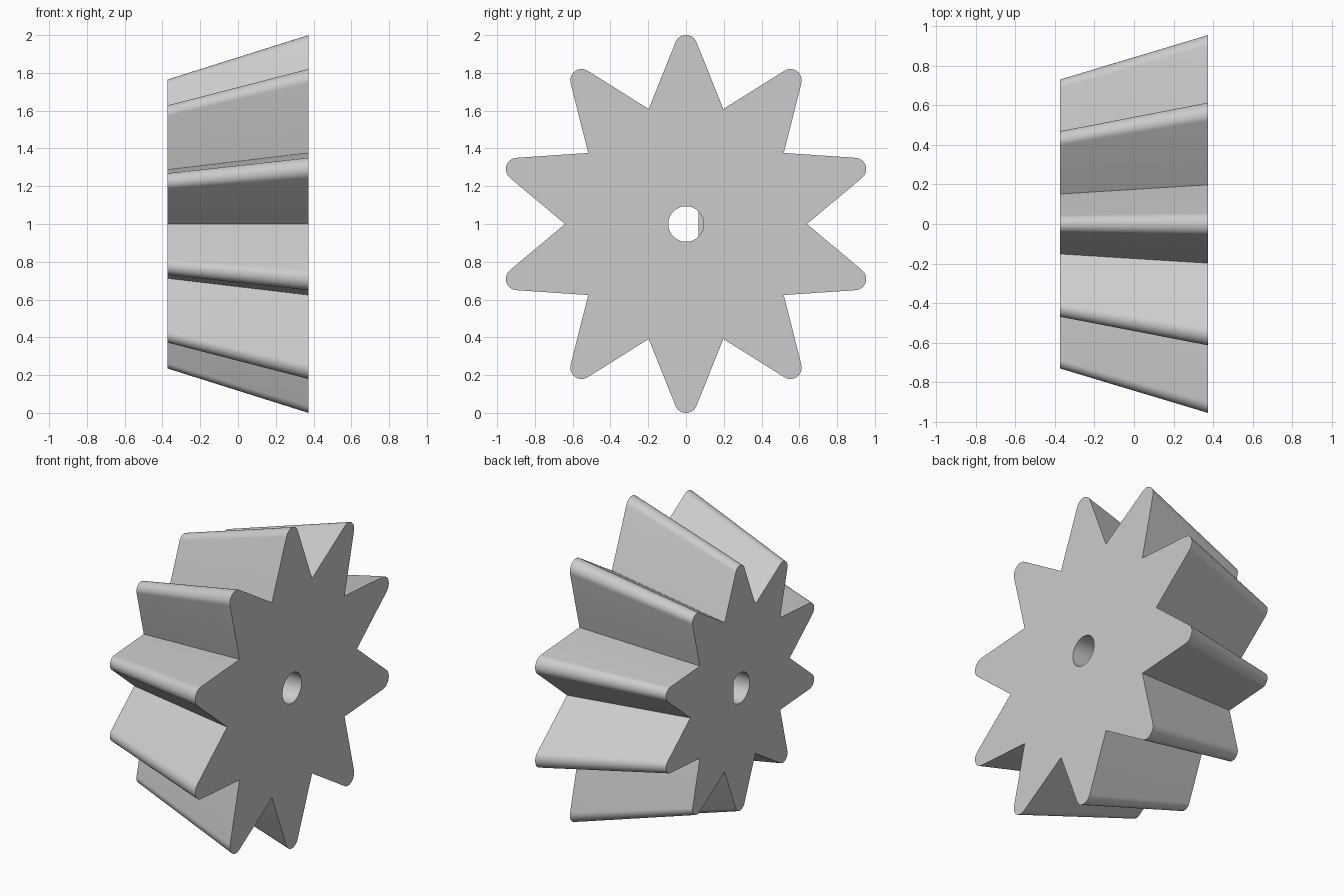
import bpy
import bmesh
from math import sin, cos, pi, acos, asin, atan2, hypot, radians

if "Cube" in bpy.data.objects:
    bpy.data.objects.remove(bpy.data.objects["Cube"])

TEETH = 10
HALF_WIDTH = 0.373
SMALL_END = 0.765        # scale of the narrow face
VALLEY_R = 0.64
TIP_R = 0.06
BORE_R = 0.094
FLAT_Y = 0.065           # flat of the D-shaped bore
AXIS_Z = 1.0

grey = bpy.data.materials.new("light grey")
grey.use_nodes = True
colour = (0.6, 0.6, 0.6, 1)
grey.diffuse_color = colour
grey.node_tree.nodes["Principled BSDF"].inputs["Base Color"].default_value = colour


def prism(name, profile, x0, x1, scale0=1.0):
    """Loft a (y, z) profile along x, scaled at its first end."""
    bm = bmesh.new()
    rings = [[bm.verts.new((x, y * s, AXIS_Z + z * s)) for y, z in profile]
             for x, s in ((x0, scale0), (x1, 1.0))]
    n = len(profile)
    for i in range(n):
        j = (i + 1) % n
        bm.faces.new((rings[0][i], rings[0][j], rings[1][j], rings[1][i]))
    for ring in rings:
        bm.faces.new(ring)
    bmesh.ops.recalc_face_normals(bm, faces=bm.faces)
    mesh = bpy.data.meshes.new(name)
    bm.to_mesh(mesh)
    bm.free()
    mesh.materials.append(grey)
    obj = bpy.data.objects.new(name, mesh)
    bpy.context.collection.objects.link(obj)
    return obj


def arc(radius, start, end, steps, centre=(0, 0)):
    return [(centre[0] + radius * cos(start + (end - start) * i / steps),
             centre[1] + radius * sin(start + (end - start) * i / steps))
            for i in range(steps + 1)]


# One tooth: a valley point, then a rounded tip tangent to both flanks
tip_z = 1.0 - TIP_R
valley = (VALLEY_R * sin(pi / TEETH), VALLEY_R * cos(pi / TEETH))
dy, dz = valley[0], tip_z - valley[1]
lean = atan2(dy, dz) - asin(TIP_R / hypot(dy, dz))
tooth = [valley] + arc(TIP_R, lean, pi - lean, 16, (0, tip_z))

# Whole toothed outline
outline = []
for k in range(TEETH):
    a = 2 * pi * k / TEETH
    outline += [(y * cos(a) - z * sin(a), y * sin(a) + z * cos(a)) for y, z in tooth]
gear = prism("bevel_gear", outline, -HALF_WIDTH, HALF_WIDTH, SMALL_END)

# Bore: round from the wide face, D-shaped through the narrow face
flat = acos(FLAT_Y / BORE_R)
cutters = [
    prism("round_bore_cutter", arc(BORE_R, 0, 2 * pi, 64)[:-1], 0.0, 0.5),
    prism("flat_bore_cutter", arc(BORE_R, flat, 2 * pi - flat, 48), -0.5, 0.1),
]
bpy.context.view_layer.objects.active = gear
for cutter in cutters:
    cutter.hide_render = True
    cut = gear.modifiers.new("bore", "BOOLEAN")
    cut.operation = "DIFFERENCE"
    cut.solver = "EXACT"
    cut.object = cutter
    bpy.ops.object.modifier_apply(modifier=cut.name)
    bpy.data.objects.remove(cutter)

# Smooth tips and bore, sharp faces and valleys
bpy.ops.object.select_all(action="DESELECT")
gear.select_set(True)
bpy.ops.object.shade_smooth_by_angle(angle=radians(30))
